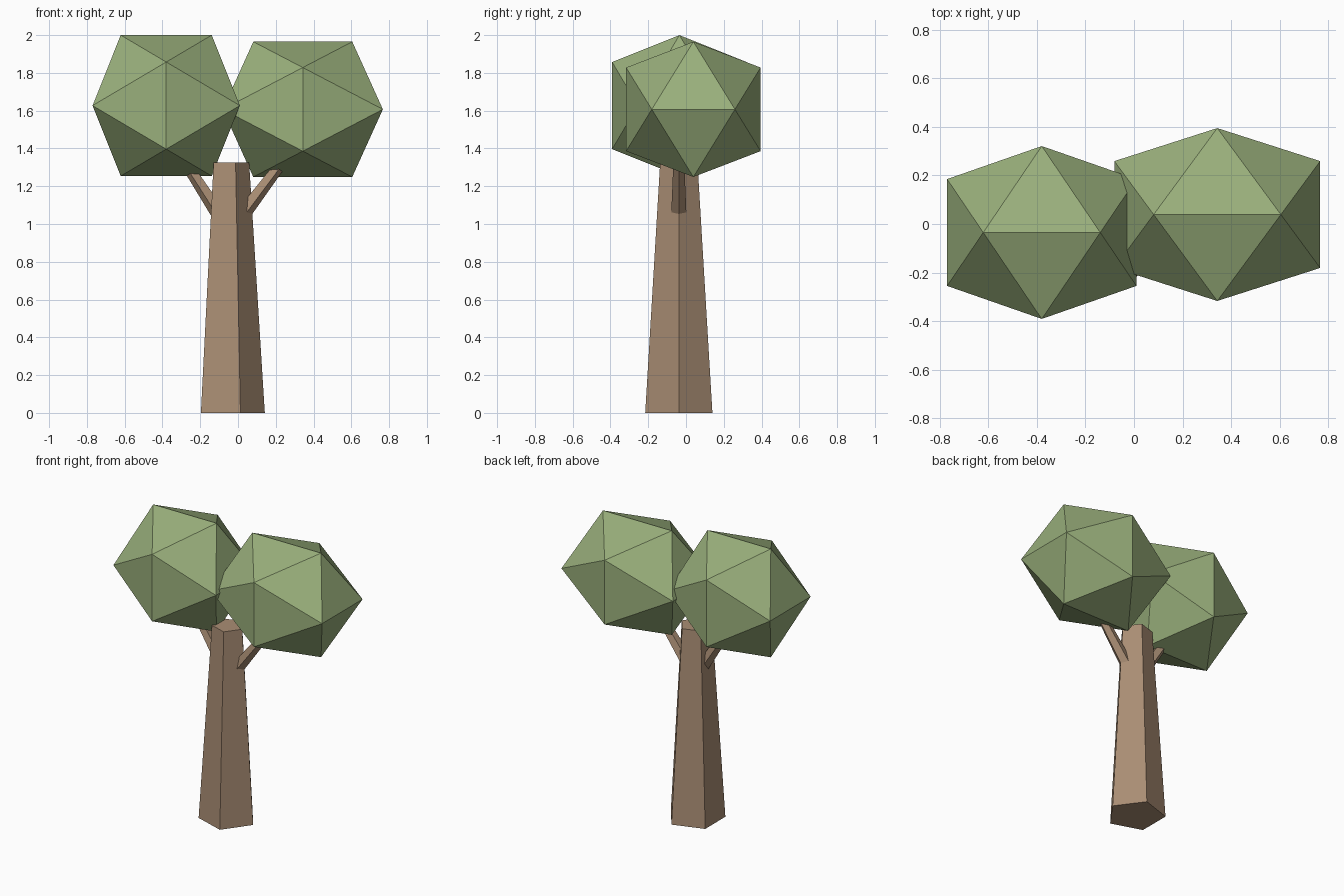
import bpy, bmesh, math
from mathutils import Vector

if "Cube" in bpy.data.objects:
    bpy.data.objects.remove(bpy.data.objects["Cube"])


def material(name, rgb):
    m = bpy.data.materials.new(name)
    m.diffuse_color = (*rgb, 1)
    m.use_nodes = True
    m.node_tree.nodes["Principled BSDF"].inputs["Base Color"].default_value = m.diffuse_color
    return m


bark = material("bark brown", (0.40, 0.27, 0.175))
leaf = material("leaf green", (0.32, 0.43, 0.20))


def finish(name, bm, mat):
    bmesh.ops.recalc_face_normals(bm, faces=bm.faces)
    mesh = bpy.data.meshes.new(name)
    bm.to_mesh(mesh)
    bm.free()
    mesh.materials.append(mat)
    obj = bpy.data.objects.new(name, mesh)
    bpy.context.collection.objects.link(obj)
    return obj


def tapered_pentagon(name, start, end, r0, r1, ridge):
    """Five-sided tapered post with one ridge facing the given direction."""
    bm = bmesh.new()
    start, end = Vector(start), Vector(end)
    axis = (end - start).normalized()
    u = Vector(ridge)
    u = (u - axis * u.dot(axis)).normalized()
    v = axis.cross(u)
    rings = []
    for centre, r in ((start, r0), (end, r1)):
        rings.append([bm.verts.new(centre + r * (u * math.cos(t) + v * math.sin(t)))
                      for t in (math.tau * i / 5 for i in range(5))])
    low, high = rings
    bm.faces.new(low[::-1])
    bm.faces.new(high)
    for i in range(5):
        j = (i + 1) % 5
        bm.faces.new((low[i], low[j], high[j], high[i]))
    return finish(name, bm, bark)


def crown(name, centre, size):
    """Twenty-sided ball with its top edge along x, given half sizes."""
    bm = bmesh.new()
    a = 2 / (1 + math.sqrt(5))
    for s in (-1, 1):
        for t in (-1, 1):
            for p in ((s * a, 0, t), (0, s, t * a), (s, t * a, 0)):
                bm.verts.new([c + k * q for c, k, q in zip(centre, size, p)])
    bmesh.ops.convex_hull(bm, input=bm.verts)
    return finish(name, bm, leaf)


# Trunk and two branches
tapered_pentagon("trunk", (-0.045, -0.038, 0), (-0.045, -0.038, 1.325), 0.187, 0.104, (1, 0, 0))
tapered_pentagon("right_branch", (-0.035, -0.038, 0.976), (0.277, -0.038, 1.386), 0.046, 0.028, (1, 0, -1))
tapered_pentagon("left_branch", (-0.04, -0.038, 0.963), (-0.316, -0.038, 1.384), 0.046, 0.028, (-1, 0, -1))

# Leafy crowns
crown("left_crown", (-0.38, -0.035, 1.627), (0.39, 0.356, 0.373))
crown("right_crown", (0.343, 0.039, 1.607), (0.424, 0.356, 0.358))
